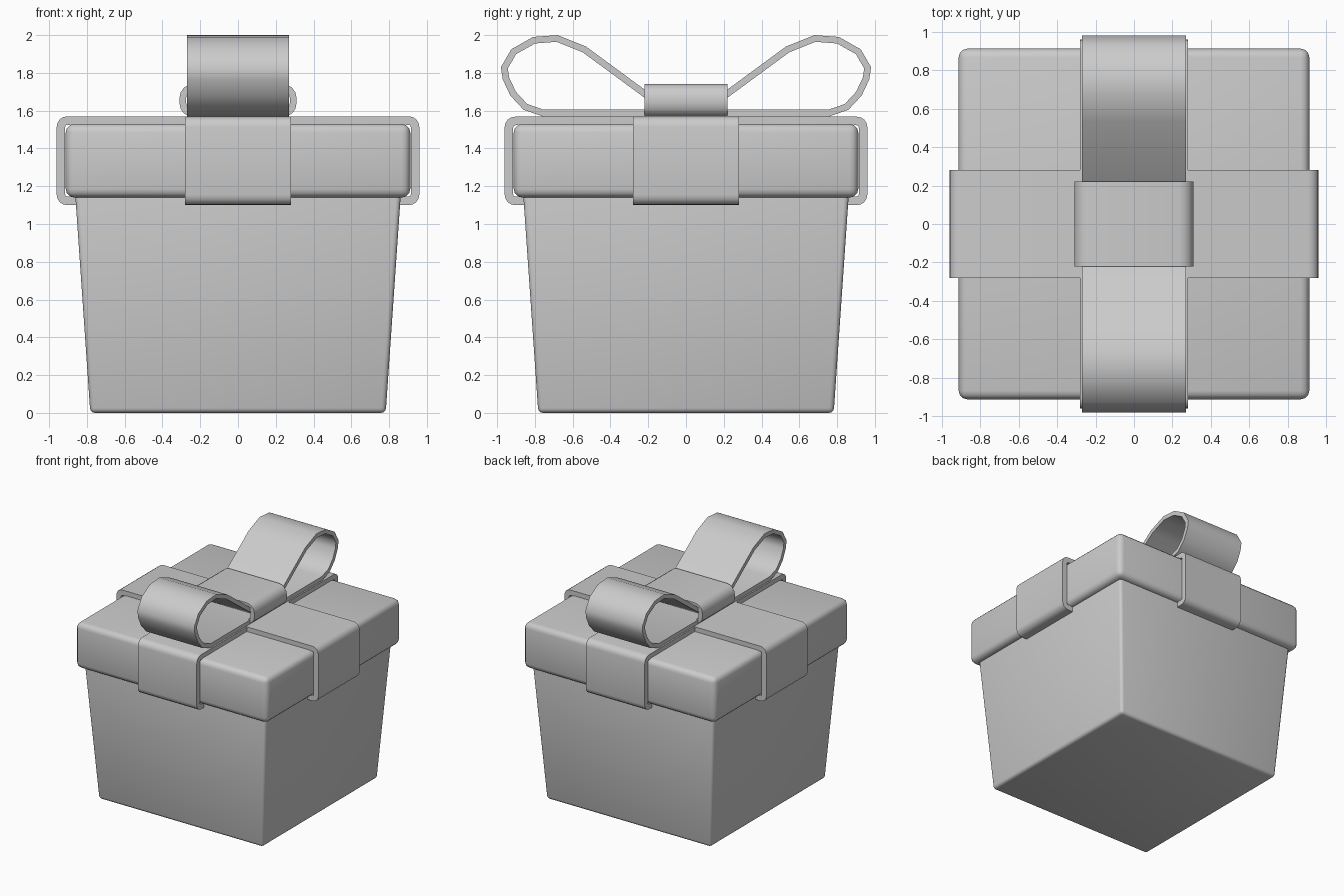
import bpy, bmesh
from math import cos, sin, pi
from mathutils import Vector

if "Cube" in bpy.data.objects:
    bpy.data.objects.remove(bpy.data.objects["Cube"])


def finish(bm, name, angle=40):
    bmesh.ops.recalc_face_normals(bm, faces=bm.faces)
    me = bpy.data.meshes.new(name)
    bm.to_mesh(me)
    bm.free()
    ob = bpy.data.objects.new(name, me)
    bpy.context.collection.objects.link(ob)
    bpy.context.view_layer.objects.active = ob
    ob.select_set(True)
    bpy.ops.object.shade_smooth_by_angle(angle=angle * pi / 180)
    ob.select_set(False)
    return ob


def block(name, z0, z1, h0, h1, bevel, segs):
    """Square block, half-width h0 at the bottom and h1 at the top."""
    bm = bmesh.new()
    bmesh.ops.create_cube(bm, size=2)
    for v in bm.verts:
        h, z = (h1, z1) if v.co.z > 0 else (h0, z0)
        v.co = (v.co.x * h, v.co.y * h, z)
    bmesh.ops.bevel(bm, geom=bm.edges[:], offset=bevel, segments=segs,
                    profile=0.5, affect='EDGES')
    return finish(bm, name)


def rounded(half, z0, z1, r, n=4):
    """Counter-clockwise rounded rectangle outline."""
    corners = [(half - r, z1 - r), (-half + r, z1 - r),
               (-half + r, z0 + r), (half - r, z0 + r)]
    return [(cx + r * cos((q + i / n) * pi / 2), cz + r * sin((q + i / n) * pi / 2))
            for q, (cx, cz) in enumerate(corners) for i in range(n + 1)]


def band(name, outline, thick, half_width, along_y=False):
    """Closed ribbon: counter-clockwise outline, offset inward and given width."""
    pts = [Vector(p) for p in outline]
    inner = []
    for i, p in enumerate(pts):
        a = (p - pts[i - 1]).normalized()
        b = (pts[(i + 1) % len(pts)] - p).normalized()
        na, nb = Vector((-a.y, a.x)), Vector((-b.y, b.x))
        inner.append(p + (na + nb) * thick / (1 + na.dot(nb)))
    bm = bmesh.new()

    def ring(points, w):
        return [bm.verts.new((w, u, z) if along_y else (u, w, z)) for u, z in points]

    rings = [ring(pts, -half_width), ring(pts, half_width),
             ring(inner, half_width), ring(inner, -half_width)]
    for k in range(4):
        r, s = rings[k], rings[(k + 1) % 4]
        for i in range(len(pts)):
            j = (i + 1) % len(pts)
            bm.faces.new((r[i], r[j], s[j], s[i]))
    return finish(bm, name)


# Tapered box and its lid
block("box_body", 0.0, 1.16, 0.782, 0.862, 0.025, 3)
block("box_lid", 1.14, 1.53, 0.912, 0.912, 0.045, 3)

# Two ribbons wrapped around the lid
band("ribbon_across", rounded(0.96, 1.10, 1.57, 0.055), 0.045, 0.28)
band("ribbon_front_to_back", rounded(0.96, 1.10, 1.568, 0.055), 0.045, 0.28, True)

# Bow: half profile mirrored into two loops
half = [(0.76, 1.57), (0.86, 1.605), (0.93, 1.68), (0.97, 1.765), (0.98, 1.83),
        (0.925, 1.925), (0.82, 1.985), (0.68, 2.0), (0.53, 1.94), (0.21, 1.705),
        (0.14, 1.655)]
half[6:8] = [(0.81, 1.99), (0.68, 2.0)]
band("bow_loops", half + [(-y, z) for y, z in reversed(half)], 0.035, 0.27, True)

# Knot band round the middle of the bow
band("bow_knot", rounded(0.31, 1.565, 1.742, 0.075), 0.035, 0.22)
